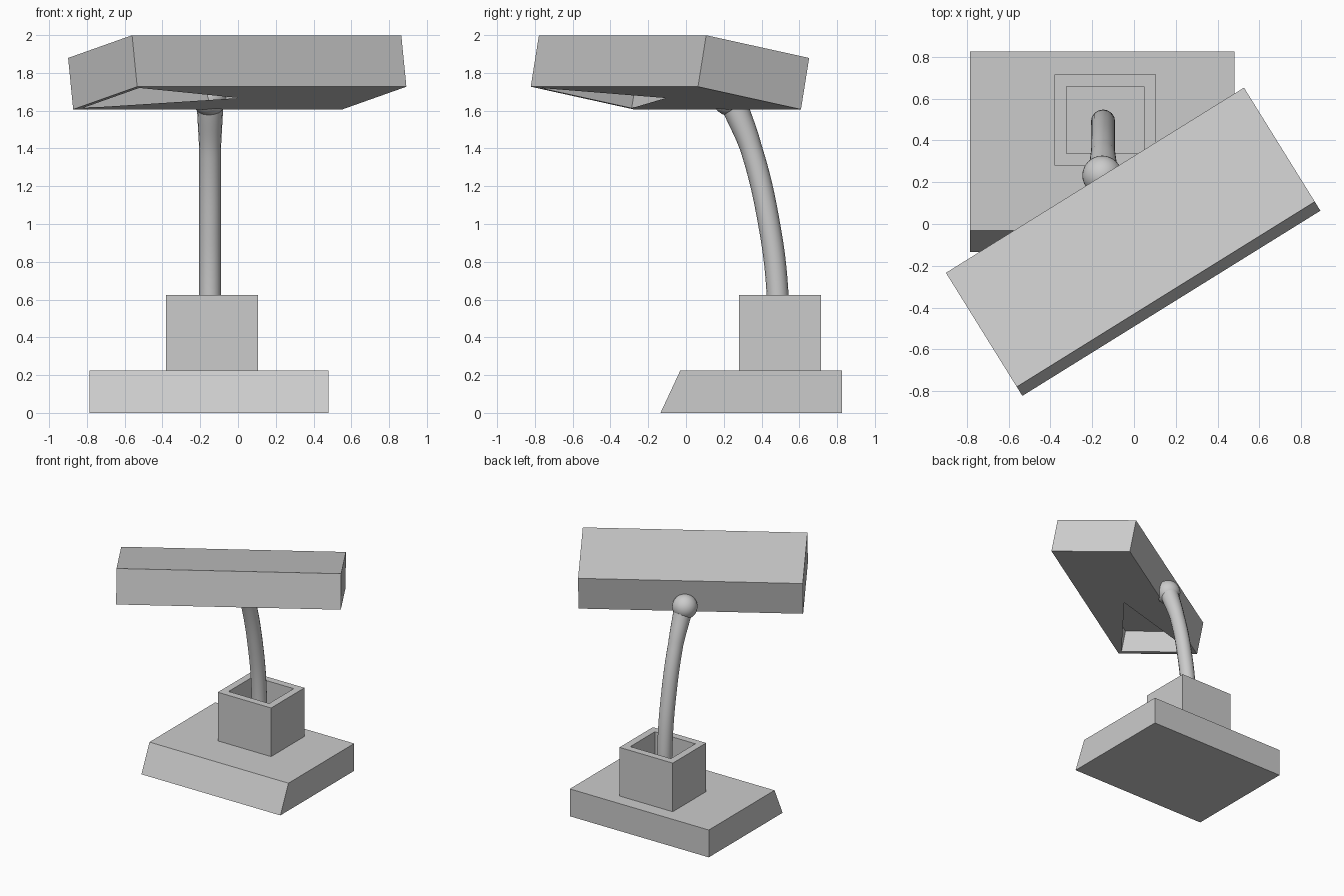
import bpy, bmesh, math
from mathutils import Vector

if "Cube" in bpy.data.objects:
    bpy.data.objects.remove(bpy.data.objects["Cube"])


def finish(name, bm):
    me = bpy.data.meshes.new(name)
    bm.to_mesh(me)
    bm.free()
    ob = bpy.data.objects.new(name, me)
    bpy.context.collection.objects.link(ob)
    return ob


def box(lo, hi):
    bm = bmesh.new()
    bmesh.ops.create_cube(bm, size=1)
    for v in bm.verts:
        v.co = Vector([lo[i] + (v.co[i] + 0.5) * (hi[i] - lo[i]) for i in range(3)])
    return bm


def recess(bm, direction, wall, depth):
    """Inset the face pointing along direction and sink it; returns the rim corners."""
    bm.normal_update()
    face = max(bm.faces, key=lambda f: f.normal.dot(direction))
    bmesh.ops.inset_region(bm, faces=[face], thickness=wall, use_even_offset=True)
    rim = list(face.verts)
    floor = bmesh.ops.extrude_discrete_faces(bm, faces=[face])["faces"][0]
    bmesh.ops.translate(bm, verts=floor.verts, vec=-direction * depth)
    return rim


UP = Vector((0, 0, 1))

# Base slab with sloping front
bm = box((-0.785, -0.135, 0), (0.48, 0.825, 0.225))
for v in bm.verts:
    if v.co.z > 0.1 and v.co.y < 0:
        v.co.y = -0.03
finish("base", bm)

# Open box on the base
bm = box((-0.38, 0.28, 0.225), (0.105, 0.715, 0.625))
recess(bm, UP, 0.058, 0.39)
finish("stem_box", bm)

# Curved stem, flared at the top
path = [(0.487, 0.23, 1), (0.485, 0.625, 1), (0.44, 1.0, 1),
        (0.345, 1.4, 1), (0.26, 1.62, 1.2)]
cu = bpy.data.curves.new("stem", "CURVE")
cu.dimensions = "3D"
cu.bevel_depth = 0.058
cu.bevel_resolution = 6
cu.use_fill_caps = True
sp = cu.splines.new("BEZIER")
sp.bezier_points.add(len(path) - 1)
for p, (y, z, r) in zip(sp.bezier_points, path):
    p.co = (-0.148, y, z)
    p.radius = r
    p.handle_left_type = p.handle_right_type = "AUTO"
bpy.context.collection.objects.link(bpy.data.objects.new("stem", cu))

# Ball joint
bpy.ops.mesh.primitive_uv_sphere_add(segments=32, ring_count=16, radius=0.095,
                                     location=(-0.152, 0.232, 1.668))
bpy.context.object.name = "ball_joint"
bpy.ops.object.shade_smooth()

# Tilted lamp head: hollow underneath, cover panel with its left quarter open
L, D, H = 1.678, 0.653, 0.277
bm = box((-L / 2, -D / 2, -H / 2), (L / 2, D / 2, H / 2))
rim = recess(bm, -UP, 0.035, 0.18)
centre = bm.verts.new((0, 0, -H / 2))
for i in range(4):
    a, b = rim[i], rim[(i + 1) % 4]
    if a.co.x + b.co.x > -0.1:
        bm.faces.new((a, b, centre))
head = finish("lamp_head", bm)
head.location = (-0.004, -0.085, 1.803)
head.rotation_euler = (math.radians(-10.6), 0, math.radians(31.85))
